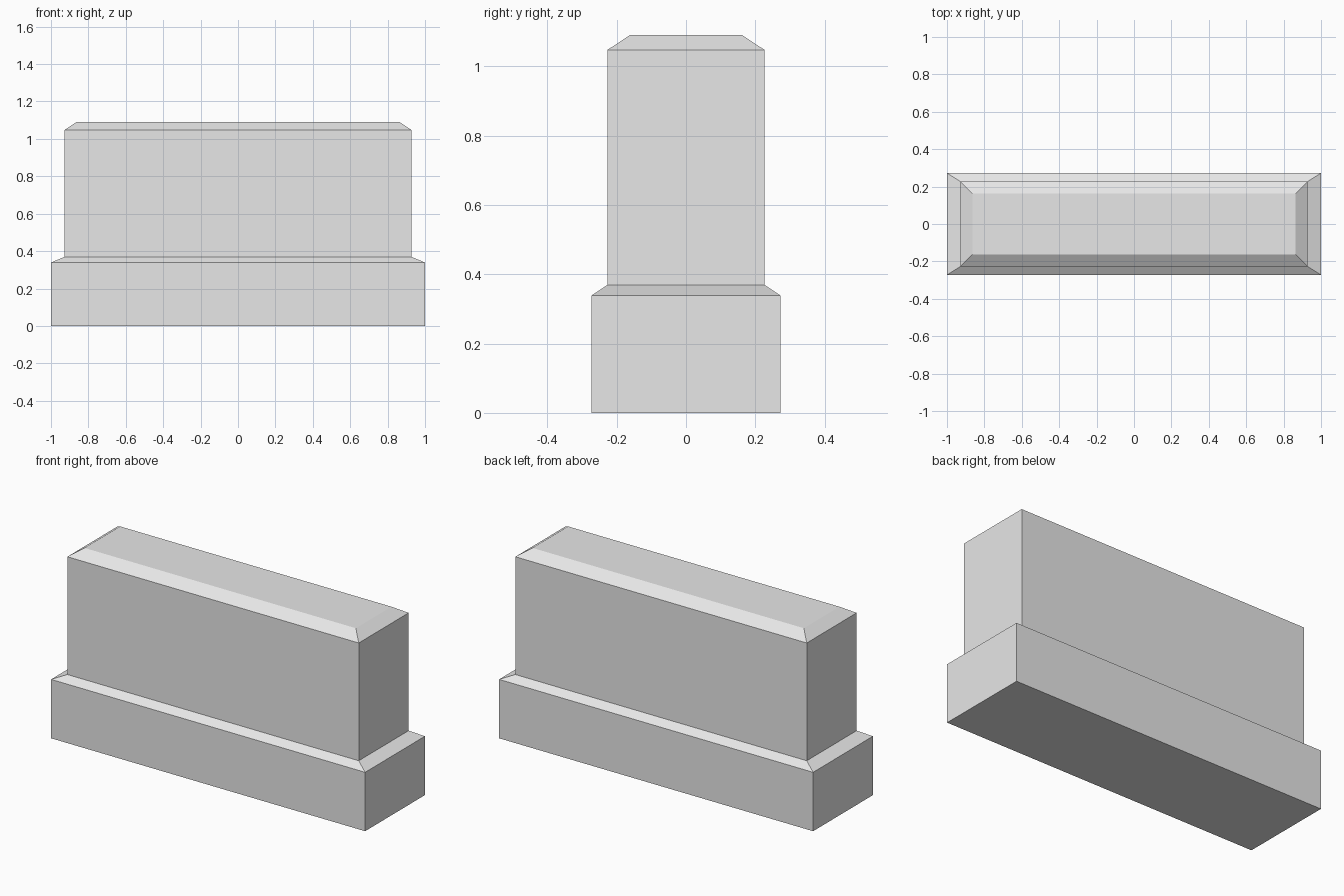
import bpy
import bmesh

cube = bpy.data.objects.get("Cube")
if cube:
    bpy.data.objects.remove(cube, do_unlink=True)

# Single plain grey stone material
stone = bpy.data.materials.new("plain_grey")
stone.use_nodes = True
GREY = (0.8, 0.8, 0.8, 1.0)
stone.diffuse_color = GREY
stone.node_tree.nodes["Principled BSDF"].inputs["Base Color"].default_value = GREY

# Stacked rectangular sections: half width, half depth, height
SECTIONS = [
    (1.0, 0.272, 0.0),      # plinth foot
    (1.0, 0.272, 0.339),    # plinth shoulder
    (0.928, 0.227, 0.369),  # wall foot
    (0.928, 0.227, 1.047),  # wall shoulder
    (0.864, 0.162, 1.09),   # bevelled top
]
CORNERS = [(-1, -1), (1, -1), (1, 1), (-1, 1)]

# Loft the sections into one closed flat-faced block
bm = bmesh.new()
rings = [[bm.verts.new((sx * w, sy * d, z)) for sx, sy in CORNERS]
         for w, d, z in SECTIONS]
for low, high in zip(rings, rings[1:]):
    for i in range(4):
        j = (i + 1) % 4
        bm.faces.new((low[i], low[j], high[j], high[i]))
bm.faces.new(rings[0][::-1])
bm.faces.new(rings[-1])

mesh = bpy.data.meshes.new("wall_block")
bm.to_mesh(mesh)
bm.free()
mesh.materials.append(stone)
wall = bpy.data.objects.new("wall_block", mesh)
bpy.context.collection.objects.link(wall)
